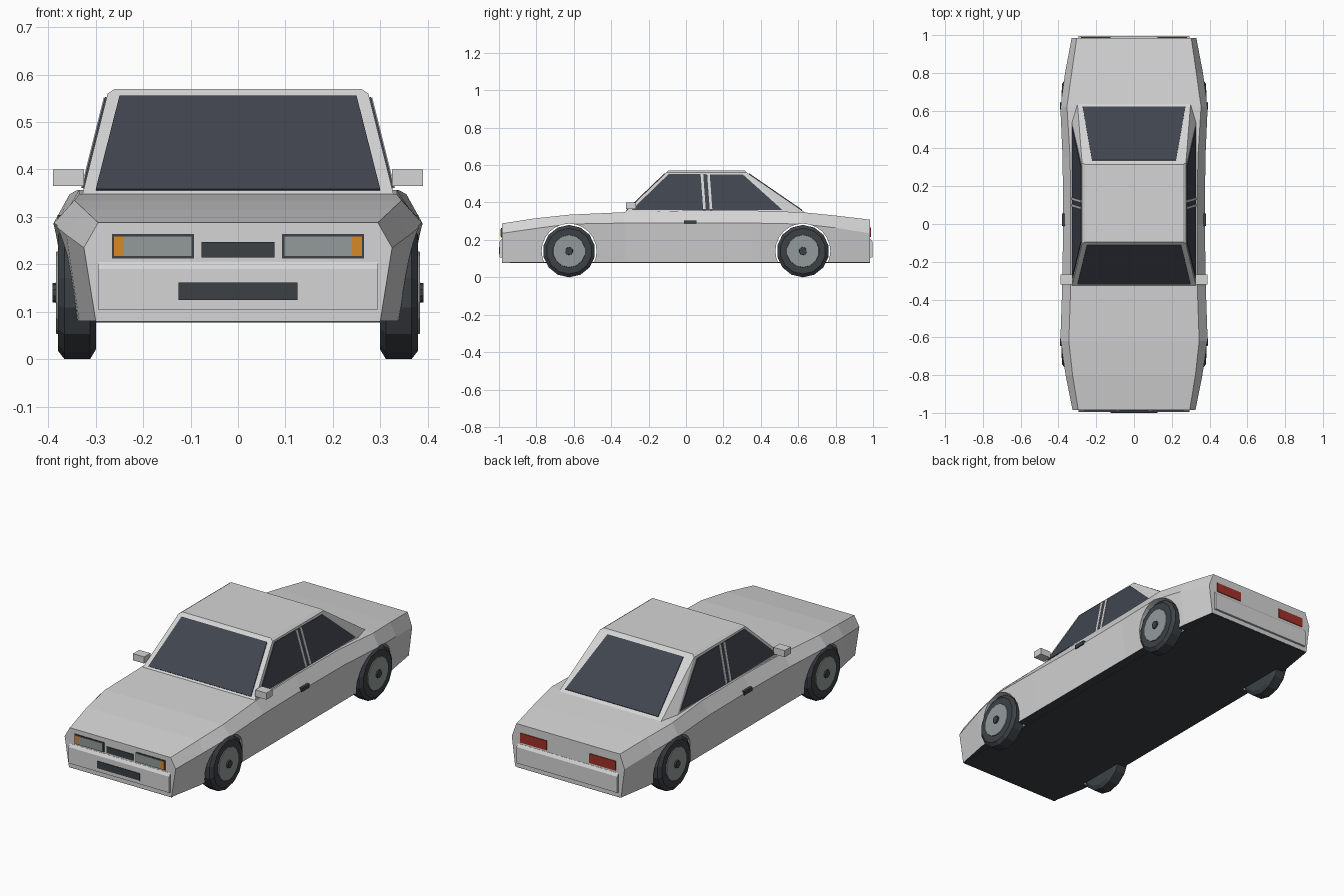
import bpy, bmesh, math
from mathutils import Vector

if "Cube" in bpy.data.objects:
    bpy.data.objects.remove(bpy.data.objects["Cube"])


def material(name, r, g, b):
    m = bpy.data.materials.new(name)
    m.use_nodes = True
    m.diffuse_color = (r, g, b, 1)
    m.node_tree.nodes["Principled BSDF"].inputs["Base Color"].default_value = (r, g, b, 1)
    return m


PAINT = material("silver paint", .66, .66, .66)
GLASS = material("tinted glass", .052, .059, .078)
DARK = material("dark rubber", .045, .053, .06)
LAMP = material("grey lamp", .29, .33, .32)
AMBER = material("amber", .68, .25, .02)
RED = material("red lamp", .36, .03, .02)


def finish(name, bm, *mats):
    bmesh.ops.recalc_face_normals(bm, faces=bm.faces)
    me = bpy.data.meshes.new(name)
    bm.to_mesh(me)
    bm.free()
    ob = bpy.data.objects.new(name, me)
    bpy.context.collection.objects.link(ob)
    for m in mats:
        me.materials.append(m)
    return ob


def loft(name, rings, *mats):
    """Skin a list of equal-length closed rings and cap both ends."""
    bm = bmesh.new()
    rows = [[bm.verts.new(p) for p in ring] for ring in rings]
    n = len(rows[0])
    for a, b in zip(rows, rows[1:]):
        for i in range(n):
            j = (i + 1) % n
            bm.faces.new((a[i], a[j], b[j], b[i]))
    bm.faces.new(rows[0])
    bm.faces.new(rows[-1])
    return finish(name, bm, *mats)


def panel(name, pts, mat, half=.004):
    """Thin plate straddling the plane of its outline."""
    pts = [Vector(p) for p in pts]
    n = (pts[1] - pts[0]).cross(pts[2] - pts[0]).normalized() * half
    return loft(name, [[p - n for p in pts], [p + n for p in pts]], mat)


def box(name, x0, x1, y0, y1, z0, z1, mat):
    ring = lambda z: [(x0, y0, z), (x1, y0, z), (x1, y1, z), (x0, y1, z)]
    return loft(name, [ring(z0), ring(z1)], mat)


def lathe(name, profile, y, z, mat, sides=14):
    """Turn (x, radius) points round an axle parallel to x."""
    angles = [math.tau * i / sides for i in range(sides)]
    return loft(name, [[(x, y + r * math.sin(a), z - r * math.cos(a)) for a in angles]
                       for x, r in profile], mat)


# Lower body: y, sill half-width, crease half-width, crease z, shoulder half-width, top z
FLOOR = .08
stations = [
    (-.985, .30, .325, .235, .295, .288), (-.8, .335, .362, .262, .325, .316),
    (-.62, .35, .39, .285, .345, .335), (-.33, .35, .38, .29, .335, .348),
    (0, .35, .375, .29, .335, .357), (.35, .35, .378, .29, .338, .357),
    (.62, .35, .39, .285, .355, .348), (.8, .34, .365, .265, .33, .33),
    (.985, .31, .33, .235, .303, .308)]
rings = []
for y, sill, crease, zc, shoulder, top in stations:
    half = [(sill, FLOOR), (crease, zc), (shoulder, top)]
    rings.append([(x, y, z) for x, z in half] + [(-x, y, z) for x, z in reversed(half)])
body = loft("body", rings, PAINT, DARK)
for f in body.data.polygons:
    f.material_index = 1 if f.normal.z < -.9 else 0

# Wheel arches
AXLE, HUB_Z = .625, .14
for y in (-AXLE, AXLE):
    cutter = lathe("arch_cutter", [(-.5, .147), (.5, .147)], y, HUB_Z, PAINT, 24)
    cutter.hide_render = True
    mod = body.modifiers.new("arch", "BOOLEAN")
    mod.operation, mod.solver, mod.object = "DIFFERENCE", "EXACT", cutter
    bpy.context.view_layer.objects.active = body
    bpy.ops.object.modifier_apply(modifier=mod.name)
    bpy.data.objects.remove(cutter)
box("underfloor", -.30, .30, -.983, .983, FLOOR - .003, FLOOR + .003, DARK)

# Cabin: base and roof outlines, with a slightly crowned roof
BASE_Z, ROOF_Z = .34, .56
FRONT, REAR = (-.335, -.105), (.645, .325)      # y at base, y at roof
SIDE = (.33, .275)                              # half-width at base, at roof
REAR_SIDE = (.55, .325)                         # y of the side's rear edge


def at(pair, z):
    return pair[0] + (pair[1] - pair[0]) * (z - BASE_Z) / (ROOF_Z - BASE_Z)


def mirror_ring(half, z):
    return [(x, y, z) for x, y in half] + [(-x, y, z) for x, y in reversed(half)]


bm = bmesh.new()
base = [bm.verts.new(p) for p in mirror_ring([(SIDE[0], FRONT[0]), (SIDE[0], REAR_SIDE[0]), (.30, REAR[0])], BASE_Z)]
roof = [bm.verts.new(p) for p in mirror_ring([(SIDE[1], FRONT[1]), (SIDE[1], REAR[1])], ROOF_Z)]
crown = [bm.verts.new(p) for p in mirror_ring([(.26, -.095), (.26, .315)], .57)]
for a, b in ((0, 0), (3, 2)):
    r0, r1 = roof[b], roof[b + 1]
    if a == 0:
        bm.faces.new((base[0], base[1], r1, r0))
        bm.faces.new((base[1], base[2], r1))
    else:
        bm.faces.new((base[4], base[5], r1, r0))
        bm.faces.new((base[3], base[4], r0))
bm.faces.new((base[2], base[3], roof[2], roof[1]))
bm.faces.new((base[5], base[0], roof[0], roof[3]))
for i in range(4):
    j = (i + 1) % 4
    bm.faces.new((roof[i], roof[j], crown[j], crown[i]))
bm.faces.new(crown)
bm.faces.new(base)
finish("cabin", bm, PAINT)

# Windscreen and rear window
for name, edge, low, high in (("windscreen", FRONT, (.30, .356), (.25, .553)),
                              ("rear_window", REAR, (.272, .357), (.222, .552))):
    panel(name, [(s * x, at(edge, z), z) for s, (x, z) in
                 ((-1, low), (1, low), (1, high), (-1, high))], GLASS)

# Parts that repeat on both sides
for s, side in ((1, "left"), (-1, "right")):
    def on_side(pts):
        return [(s * at(SIDE, z), y, z) for y, z in pts]

    panel(side + "_side_glass", on_side([(-.29, .36), (.515, .36), (.305, .548), (-.092, .552)]), GLASS)
    for y in (.092, .127):
        panel(side + "_pillar_strip", on_side([(y, .36), (y + .014, .36), (y, .55), (y - .014, .55)]),
              PAINT, .006)
    box(side + "_mirror", s * .325, s * .39, -.32, -.268, .365, .40, PAINT)
    box(side + "_door_handle", s * .365, s * .381, -.01, .055, .284, .304, DARK)

    # Headlamp cluster and tail lamp
    for name, x0, x1, z0, z1, y, mat in (
            ("headlamp_frame", .093, .266, .212, .264, .985, DARK),
            ("headlamp", .098, .24, .217, .259, .988, LAMP),
            ("indicator", .24, .262, .217, .259, .988, AMBER)):
        box(side + "_" + name, s * x0, s * x1, -y - .003, -y + .003, z0, z1, mat)
    box(side + "_tail_lamp", s * .125, s * .28, .982, .989, .215, .265, RED)

    # Wheels
    for y, end in ((-AXLE, "front"), (AXLE, "rear")):
        wheel = side + "_" + end
        lathe(wheel + "_tyre", [(s * x, r) for x, r in
              ((.30, .12), (.312, .14), (.366, .14), (.38, .122))], y, HUB_Z, DARK)
        lathe(wheel + "_rim", [(s * .37, .09), (s * .384, .086)], y, HUB_Z, LAMP)
        lathe(wheel + "_hub", [(s * .38, .022), (s * .391, .02)], y, HUB_Z, DARK, 10)

# Bumpers with a sloped top edge
for s, end in ((-1, "front"), (1, "rear")):
    profile = [(.96, .105), (.996, .105), (.996, .19), (.986, .205), (.96, .205)]
    loft(end + "_bumper", [[(x, s * y, z) for y, z in profile] for x in (-.295, .295)], PAINT)
box("grille", -.077, .077, -.989, -.98, .214, .247, DARK)
box("front_plate", -.125, .125, -1, -.993, .125, .162, DARK)
